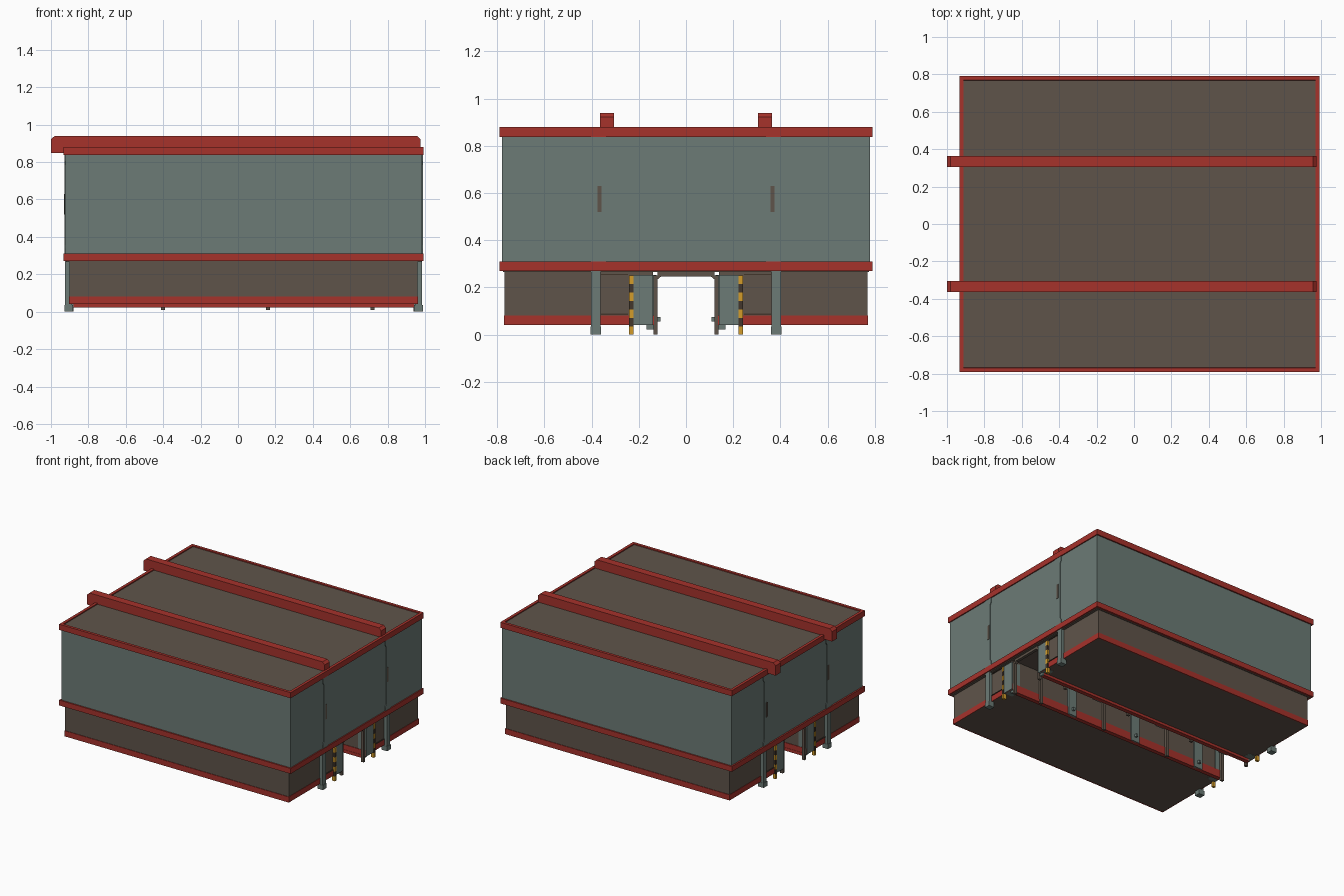
import bpy, bmesh

if "Cube" in bpy.data.objects:
    bpy.data.objects.remove(bpy.data.objects["Cube"])

CX = 0.03  # centre of the building body along x


def mat(name, rgb):
    m = bpy.data.materials.new(name)
    lin = [((c / 255 + 0.055) / 1.055) ** 2.4 for c in rgb]
    m.diffuse_color = (*lin, 1)
    m.use_nodes = True
    m.node_tree.nodes["Principled BSDF"].inputs["Base Color"].default_value = m.diffuse_color
    return m


RED = mat("red_trim", (166, 50, 43))
TEAL = mat("grey_green_panel", (108, 123, 118))
BROWN = mat("brown_cladding", (95, 84, 74))
YELLOW = mat("warning_yellow", (212, 156, 42))
DARK = mat("dark_metal", (66, 54, 44))


def make(name, bm, *mats):
    bmesh.ops.recalc_face_normals(bm, faces=bm.faces)
    me = bpy.data.meshes.new(name)
    bm.to_mesh(me)
    bm.free()
    for m in mats:
        me.materials.append(m)
    ob = bpy.data.objects.new(name, me)
    bpy.context.collection.objects.link(ob)
    return ob


def prism(bm, profile, place, a, b, mi=0):
    """Extrude a 2D profile between a and b; place(p, q, d) gives the 3D point."""
    va = [bm.verts.new(place(p, q, a)) for p, q in profile]
    vb = [bm.verts.new(place(p, q, b)) for p, q in profile]
    n = len(profile)
    fs = [bm.faces.new(va), bm.faces.new(vb[::-1])]
    fs += [bm.faces.new((va[i], va[(i + 1) % n], vb[(i + 1) % n], vb[i])) for i in range(n)]
    for f in fs:
        f.material_index = mi
    return fs


def box(bm, x0, x1, y0, y1, z0, z1, mi=0):
    return prism(bm, [(x0, y0), (x1, y0), (x1, y1), (x0, y1)],
                 lambda p, q, d: (p, q, d), z0, z1, mi)


def boxes(name, m, *items):
    bm = bmesh.new()
    for it in items:
        box(bm, *it)
    return make(name, bm, m)


def four(items):
    """Repeat boxes at both ends and both sides."""
    out = []
    for x0, x1, y0, y1, z0, z1 in items:
        for xa, xb in ((x0, x1), (2 * CX - x1, 2 * CX - x0)):
            for ya, yb in ((y0, y1), (-y1, -y0)):
                out.append((xa, xb, ya, yb, z0, z1))
    return out


def sides(items):
    out = []
    for x0, x1, y0, y1, z0, z1 in items:
        out += [(x0, x1, y0, y1, z0, z1), (x0, x1, -y1, -y0, z0, z1)]
    return out


# Upper storey with its floor
boxes("upper_storey", TEAL, (-0.923, 0.983, -0.78, 0.78, 0.30, 0.85))
boxes("upper_floor", BROWN, (-0.92, 0.98, -0.775, 0.775, 0.265, 0.30))

# Trim belt between storeys: four rails
T0, T1, W = -0.934, 0.991, 0.79
boxes("belt_trim", RED,
      (T0, T1, -W, -0.765, 0.27, 0.31), (T0, T1, 0.765, W, 0.27, 0.31),
      (T0, -0.90, -0.765, 0.765, 0.27, 0.31), (0.96, T1, -0.765, 0.765, 0.27, 0.31))

# Roof: red rim with a slightly sunken brown deck
bm = bmesh.new()
box(bm, T0, T1, -W, W, 0.838, 0.88)
bmesh.ops.recalc_face_normals(bm, faces=bm.faces)
top = max(bm.faces, key=lambda f: f.calc_center_median().z)
bmesh.ops.inset_region(bm, faces=[top], thickness=0.03)
bmesh.ops.inset_region(bm, faces=[top], thickness=0.001, depth=-0.007)
top.material_index = 1
make("roof", bm, RED, BROWN)

# Two roof beams with chamfered ends, hanging over the left end
for label, y in (("front", -0.335), ("back", 0.335)):
    bm = bmesh.new()
    prism(bm, [(-1, 0.848), (-1, 0.922), (-0.98, 0.94), (0.957, 0.94), (0.976, 0.922), (0.976, 0.848)],
          lambda p, q, d: (p, d, q), y - 0.029, y + 0.029)
    make(label + "_roof_beam", bm, RED)

# Pilasters on both end walls, flared at head and foot
half = [(0.032, 0.31), (0.032, 0.338), (0.020, 0.358), (0.020, 0.785), (0.032, 0.805), (0.032, 0.838)]
profile = half + [(-p, q) for p, q in reversed(half)]
bm = bmesh.new()
for y in (-0.371, 0.371):
    for a, b in ((0.975, 0.988), (-0.928, -0.915)):
        prism(bm, profile, lambda p, q, d: (d, y + p, q), a, b)
make("wall_pilasters", bm, TEAL)
boxes("pilaster_plates", BROWN, *four([(0.985, 0.990, 0.357, 0.375, 0.52, 0.63)]))

# Lower storey: two halves with a passage between, red skirting below
boxes("lower_storey", BROWN, *sides([(-0.90, 0.96, 0.14, 0.768, 0.041, 0.268)]))
bm = bmesh.new()
for s in (1, -1):
    for x0, x1, y0, y1 in ((-0.903, 0.963, 0.765, 0.772), (-0.903, 0.963, 0.136, 0.142),
                           (-0.903, -0.899, 0.142, 0.765), (0.959, 0.963, 0.142, 0.765)):
        box(bm, x0, x1, *sorted((s * y0, s * y1)), 0.04, 0.082)
make("skirting", bm, RED)

# Legs under the pilasters
boxes("end_legs", TEAL, *four([(0.948, 0.984, 0.362, 0.402, 0, 0.27)]))
boxes("leg_feet", TEAL, *four([(0.942, 0.988, 0.360, 0.404, 0, 0.035)]))

# Doorway frames beside the passage
boxes("door_frames", DARK, *four([(0.955, 0.966, 0.245, 0.36, 0.252, 0.258),
                                  (0.955, 0.966, 0.245, 0.36, 0.083, 0.089)]))
boxes("gate_panels", TEAL, *four([(0.90, 0.970, 0.139, 0.222, 0.04, 0.252)]))

# Striped warning posts
bm = bmesh.new()
N = 7
for x0, x1, y0, y1, _, _ in four([(0.95, 0.974, 0.222, 0.241, 0, 0)]):
    for i in range(N):
        box(bm, x0, x1, y0, y1, i * 0.25 / N, (i + 1) * 0.25 / N, i % 2)
make("warning_posts", bm, YELLOW, DARK)

# Passage: rails, wall ribs, posts and ceiling ties
boxes("passage_rails", RED, *sides([(-0.89, 0.94, 0.134, 0.166, 0.022, 0.045)]))
boxes("rail_ends", TEAL, *four([(0.94, 0.952, 0.134, 0.168, 0.022, 0.045)]))
boxes("passage_ribs", TEAL, *sides([(x - 0.035, x + 0.035, 0.126, 0.145, 0.022, 0.252)
                                    for x in (0.44, -0.12, -0.68)]))
posts = (0.95, 0.72, 0.16, -0.40, -0.89)
boxes("passage_posts", BROWN, *sides([(x - 0.011, x + 0.011, 0.120, 0.138,
                                       0 if x in (posts[0], posts[-1]) else 0.01, 0.25) for x in posts]))
bm = bmesh.new()
for x in posts:
    prism(bm, [(-0.12, 0.268), (-0.12, 0.235), (-0.105, 0.247), (0.105, 0.247), (0.12, 0.235), (0.12, 0.268)],
          lambda p, q, d: (d, p, q), x - 0.011, x + 0.011)
make("ceiling_ties", bm, BROWN)
boxes("passage_brackets", TEAL, *sides([(x - 0.008, x + 0.008, 0.108, 0.128, 0.055, 0.075)
                                        for x in (0.44, -0.12, -0.68)]))
